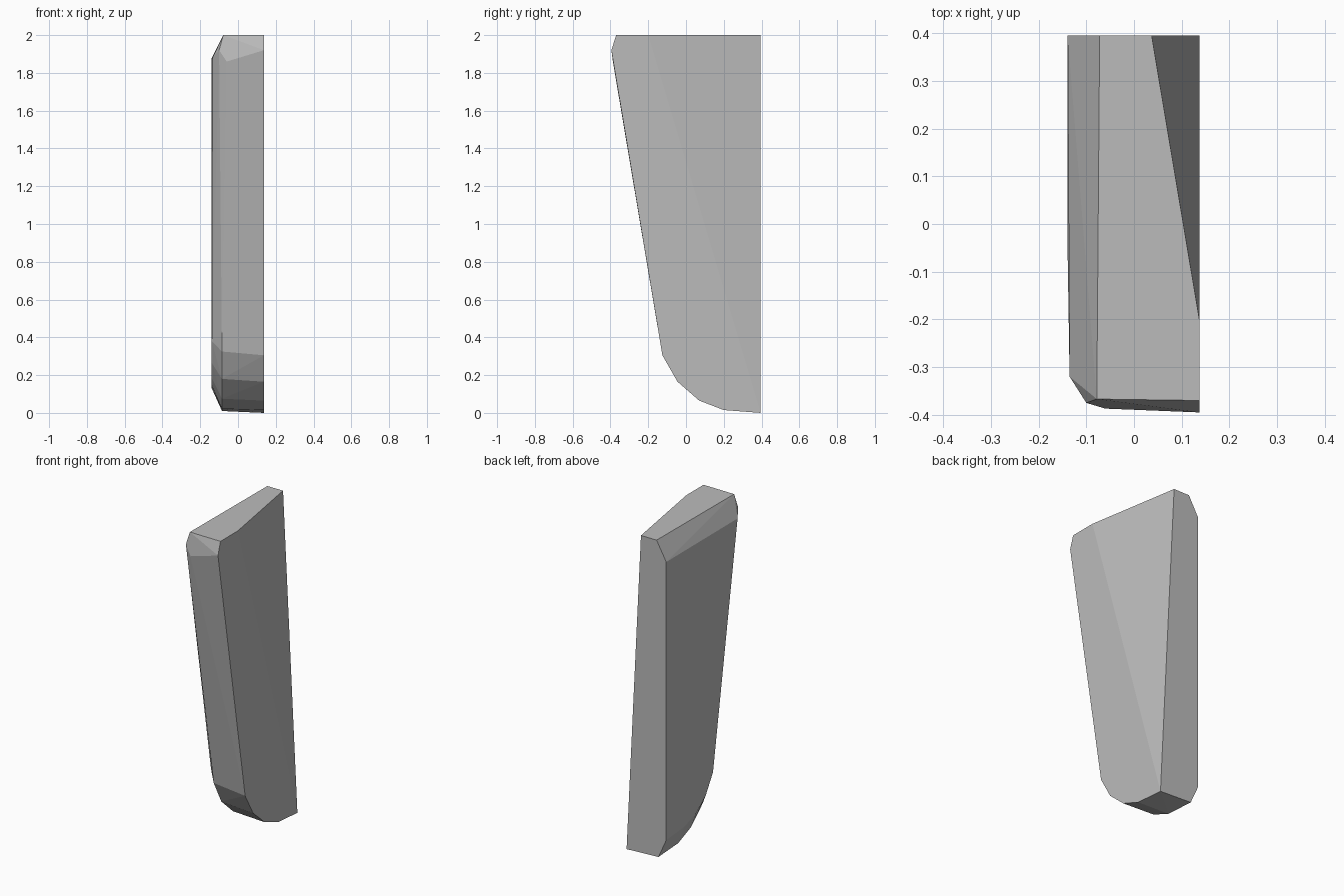
import bpy
import bmesh

cube = bpy.data.objects.get("Cube")
if cube:
    bpy.data.objects.remove(cube, do_unlink=True)

grey = bpy.data.materials.new("plain grey")
grey.use_nodes = True
colour = (0.5, 0.5, 0.5, 1)
grey.diffuse_color = colour
grey.node_tree.nodes["Principled BSDF"].inputs["Base Color"].default_value = colour

# Flat side: full outline, with the upper back corner pulled inwards
BACK = 0.395
flat_side = [(-0.37, 2), (-0.395, 1.92), (-0.125, 0.305), (-0.045, 0.165),
             (0.07, 0.065), (0.2, 0.015), (BACK, 0), (-0.2, 2)]
points = [(0.137, y, z) for y, z in flat_side]
points.append((0.037, BACK, 2))

# Inner rim of the chamfer
rim = [(-0.12, 0.325), (-0.045, 0.18), (0.07, 0.075), (0.2, 0.022), (BACK, 0.01)]
points += [(-0.085, y, z) for y, z in rim]
points += [(-0.078, -0.367, 2), (-0.072, BACK, 2),
           (-0.1, -0.375, 1.92), (-0.06, -0.387, 1.86)]

# Narrower outline of the chamfered side
inset = [(-0.07, 0.38), (0.0, 0.265), (0.1, 0.185), (0.22, 0.145), (BACK, 0.13),
         (BACK, 1.88)]
points += [(-0.139, y, z) for y, z in inset]
points.append((-0.135, -0.32, 1.88))

# Wrap the outlines into one convex faceted slab
bm = bmesh.new()
for p in points:
    bm.verts.new(p)
bmesh.ops.convex_hull(bm, input=bm.verts)
bmesh.ops.dissolve_limit(bm, angle_limit=0.01, verts=bm.verts, edges=bm.edges)
bmesh.ops.recalc_face_normals(bm, faces=bm.faces)
mesh = bpy.data.meshes.new("chamfered_slab")
bm.to_mesh(mesh)
bm.free()
mesh.materials.append(grey)
slab = bpy.data.objects.new("chamfered_slab", mesh)
bpy.context.collection.objects.link(slab)
